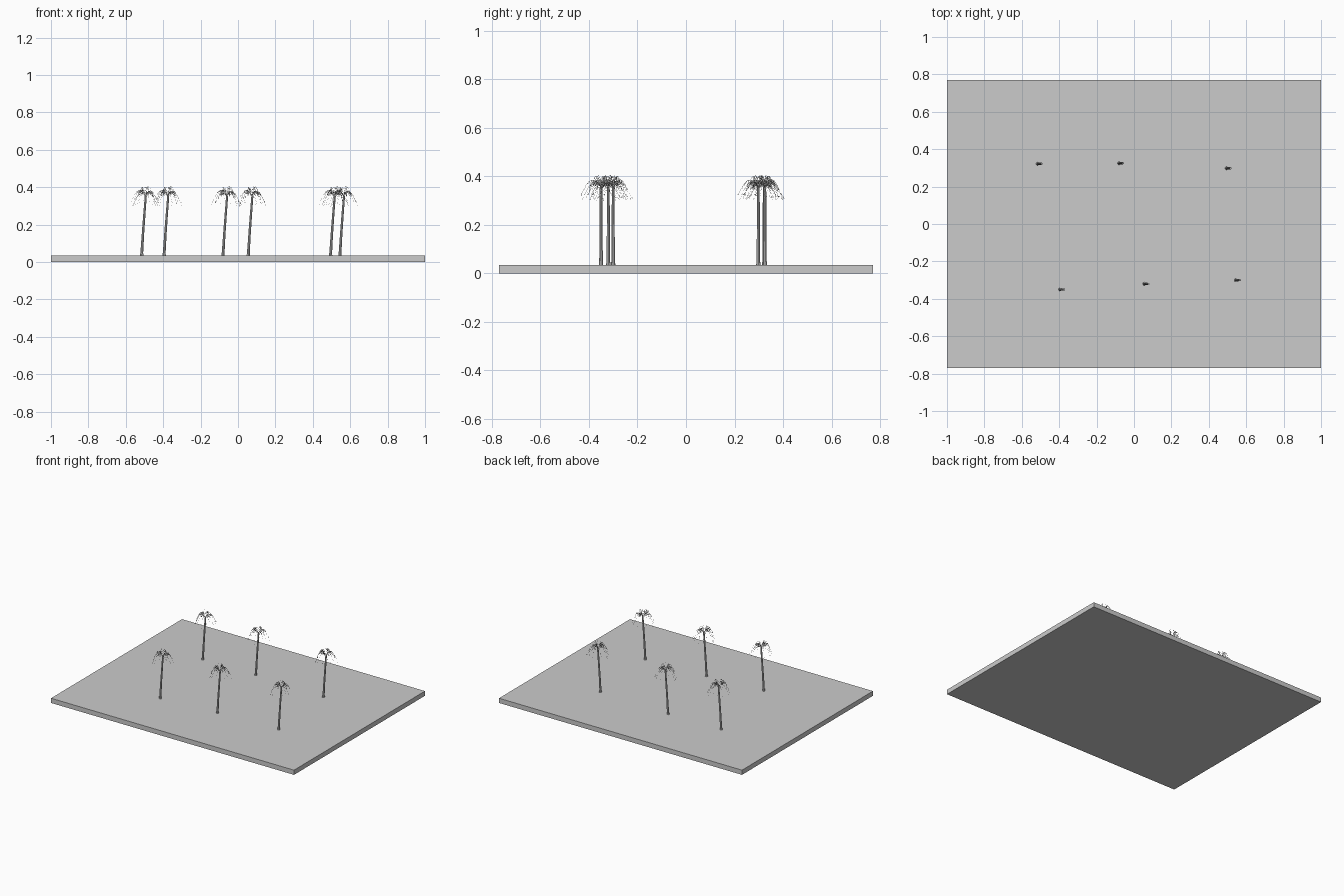
import bpy, bmesh, math, random
from mathutils import Vector

if "Cube" in bpy.data.objects:
    bpy.data.objects.remove(bpy.data.objects["Cube"], do_unlink=True)
random.seed(4)

grey = bpy.data.materials.new("plain_grey")
grey.use_nodes = True
colour = (0.6, 0.6, 0.6, 1)
grey.diffuse_color = colour
grey.node_tree.nodes["Principled BSDF"].inputs["Base Color"].default_value = colour

SLAB_TOP = 0.035
TRUNK_H = 0.32
LEAN = 0.022


def to_mesh(name, bm):
    mesh = bpy.data.meshes.new(name)
    bm.to_mesh(mesh)
    bm.free()
    mesh.materials.append(grey)
    return mesh


def place(name, mesh, loc):
    obj = bpy.data.objects.new(name, mesh)
    obj.location = loc
    bpy.context.collection.objects.link(obj)
    return obj


# Ground slab
bm = bmesh.new()
bmesh.ops.create_cube(bm, size=1)
bmesh.ops.scale(bm, vec=(2, 1.54, SLAB_TOP), verts=bm.verts)
place("ground_slab", to_mesh("ground_slab", bm), (0, 0, SLAB_TOP / 2))


# Leaning trunk: rings lofted along a slight curve, with a flared foot
def trunk_mesh(sides=8):
    bm = bmesh.new()
    rings = []
    for t, r in ((0, .009), (.05, .0075), (.35, .0065), (.7, .006), (1, .0055)):
        centre = Vector((LEAN * t ** 1.15, 0, TRUNK_H * t))
        rings.append([bm.verts.new(centre + Vector((r * math.cos(a), r * math.sin(a), 0)))
                      for a in (math.tau * i / sides for i in range(sides))])
    for low, high in zip(rings, rings[1:]):
        for i in range(sides):
            j = (i + 1) % sides
            bm.faces.new((low[i], low[j], high[j], high[i]))
    bm.faces.new(rings[-1])
    bm.faces.new(rings[0][::-1])
    return to_mesh("palm_trunk", bm)


# One upright frond: arched stem strip with slender hanging leaflets
def add_frond(bm, azimuth, reach, rise, drop, steps=10):
    out = Vector((math.cos(azimuth), math.sin(azimuth), 0))
    up = Vector((0, 0, 1))

    def stem(t):
        return out * reach * t + up * (rise * math.sin(math.pi * min(t * 1.1, 1)) - drop * t ** 2.2)

    def face(*points):
        bm.faces.new([bm.verts.new(p) for p in points])

    for i in range(steps):
        t, u = i / steps, (i + 1) / steps
        thick = 0.0022 * (1 - 0.6 * t)
        a, b = stem(t), stem(u)
        face(a, b, b - up * thick, a - up * thick)
        if i > 1:
            length = 0.024 * math.sin(math.pi * (0.2 + 0.7 * t)) * random.uniform(.7, 1.15)
            tip = a + out * length * random.uniform(.15, .6) - up * length
            face(a, a.lerp(b, 0.38), tip)


def crown_mesh():
    bm = bmesh.new()
    count = 15
    for i in range(count):
        add_frond(bm, math.tau * (i + random.uniform(-.2, .2)) / count,
                  random.uniform(.07, .092), random.uniform(.02, .04), random.uniform(.03, .06))
    # Young fronds standing up in the middle
    for i in range(6):
        add_frond(bm, math.tau * i / 6 + .3, random.uniform(.03, .05),
                  random.uniform(.035, .05), -.015, 7)
    return to_mesh("palm_crown", bm)


# Six palms in two loose rows
trunk, crown = trunk_mesh(), crown_mesh()
spots = ((-.515, .322), (-.08, .325), (.495, .298),
         (-.395, -.35), (.055, -.32), (.545, -.3))
for n, (x, y) in enumerate(spots, 1):
    stem = place(f"palm_trunk_{n}", trunk, (x, y, SLAB_TOP))
    place(f"palm_crown_{n}", crown, (x + LEAN - .004, y, SLAB_TOP + TRUNK_H))
    bpy.context.view_layer.objects.active = stem
    stem.select_set(True)
    bpy.ops.object.shade_smooth_by_angle()
    stem.select_set(False)
